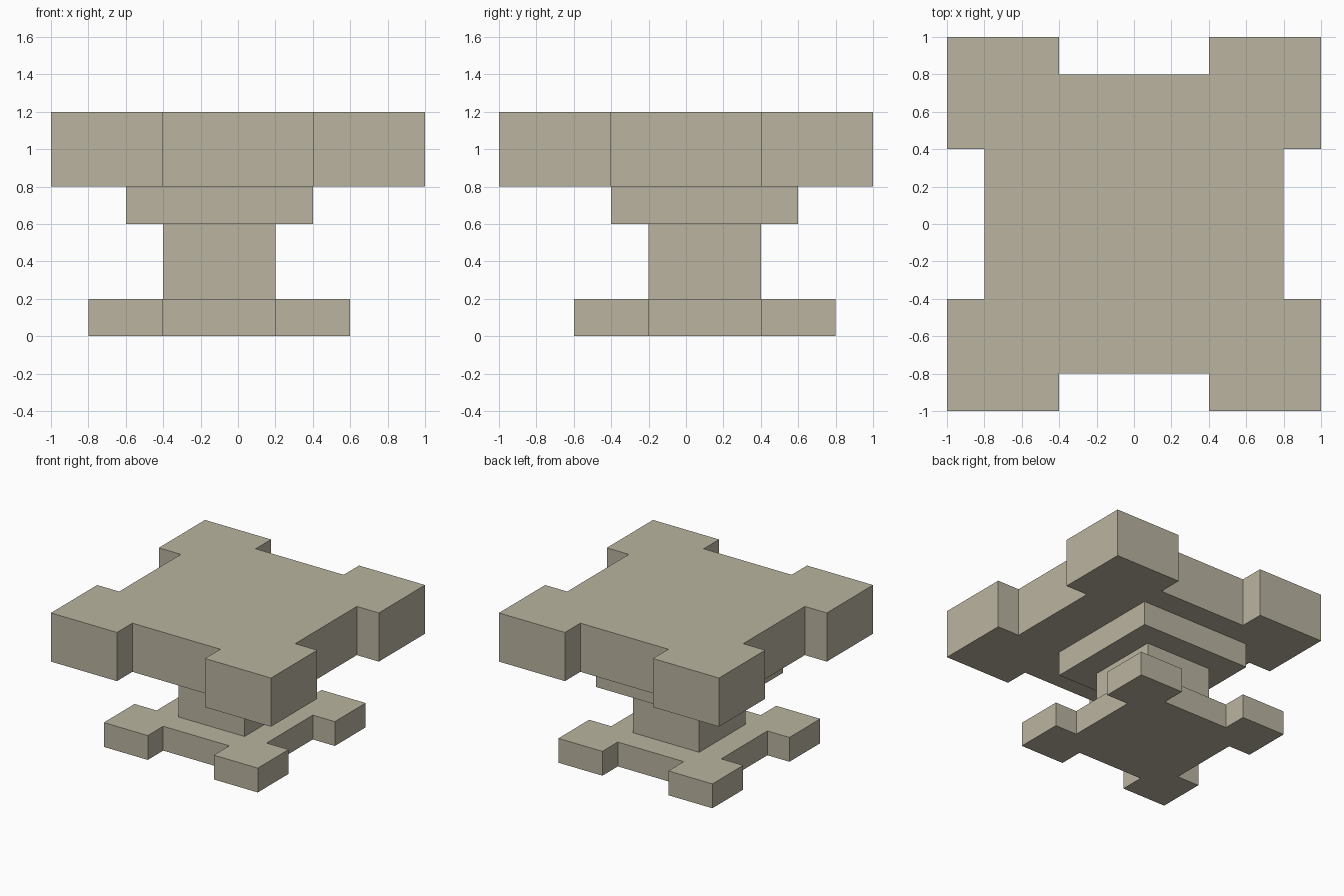
import bpy
import bmesh

cube = bpy.data.objects.get("Cube")
if cube:
    bpy.data.objects.remove(cube, do_unlink=True)

# One flat stone colour
STONE = (0.49, 0.455, 0.352, 1.0)
stone = bpy.data.materials.new("pale_stone")
stone.use_nodes = True
stone.diffuse_color = STONE
stone.node_tree.nodes["Principled BSDF"].inputs["Base Color"].default_value = STONE


def square_corner(half):
    return [(half, half)]


def notched_corner(half, notch, depth):
    """One corner of a square with a notch in the middle of each side."""
    inner = half - depth
    return [(inner, notch), (half, notch), (half, half), (notch, half), (notch, inner)]


def slab(name, corner, centre, bottom, top):
    """Turn the corner outline four times about the centre and extrude it."""
    outline, points = [], corner
    for _ in range(4):
        outline += points
        points = [(-y, x) for x, y in points]
    bm = bmesh.new()
    face = bm.faces.new([bm.verts.new((x, y, bottom)) for x, y in outline])
    result = bmesh.ops.extrude_face_region(bm, geom=[face])
    raised = [v for v in result["geom"] if isinstance(v, bmesh.types.BMVert)]
    bmesh.ops.translate(bm, verts=raised, vec=(0, 0, top - bottom))
    bmesh.ops.recalc_face_normals(bm, faces=bm.faces)
    mesh = bpy.data.meshes.new(name)
    bm.to_mesh(mesh)
    bm.free()
    mesh.materials.append(stone)
    obj = bpy.data.objects.new(name, mesh)
    obj.location = (*centre, 0)
    bpy.context.collection.objects.link(obj)


# The pedestal stands slightly off the centre of the table top
pedestal = (-0.1, 0.1)
slab("foot", notched_corner(0.7, 0.3, 0.2), pedestal, 0.0, 0.2)
slab("column", square_corner(0.3), pedestal, 0.2, 0.6)
slab("collar", square_corner(0.5), pedestal, 0.6, 0.8)
slab("table_top", notched_corner(1.0, 0.4, 0.2), (0, 0), 0.8, 1.2)
